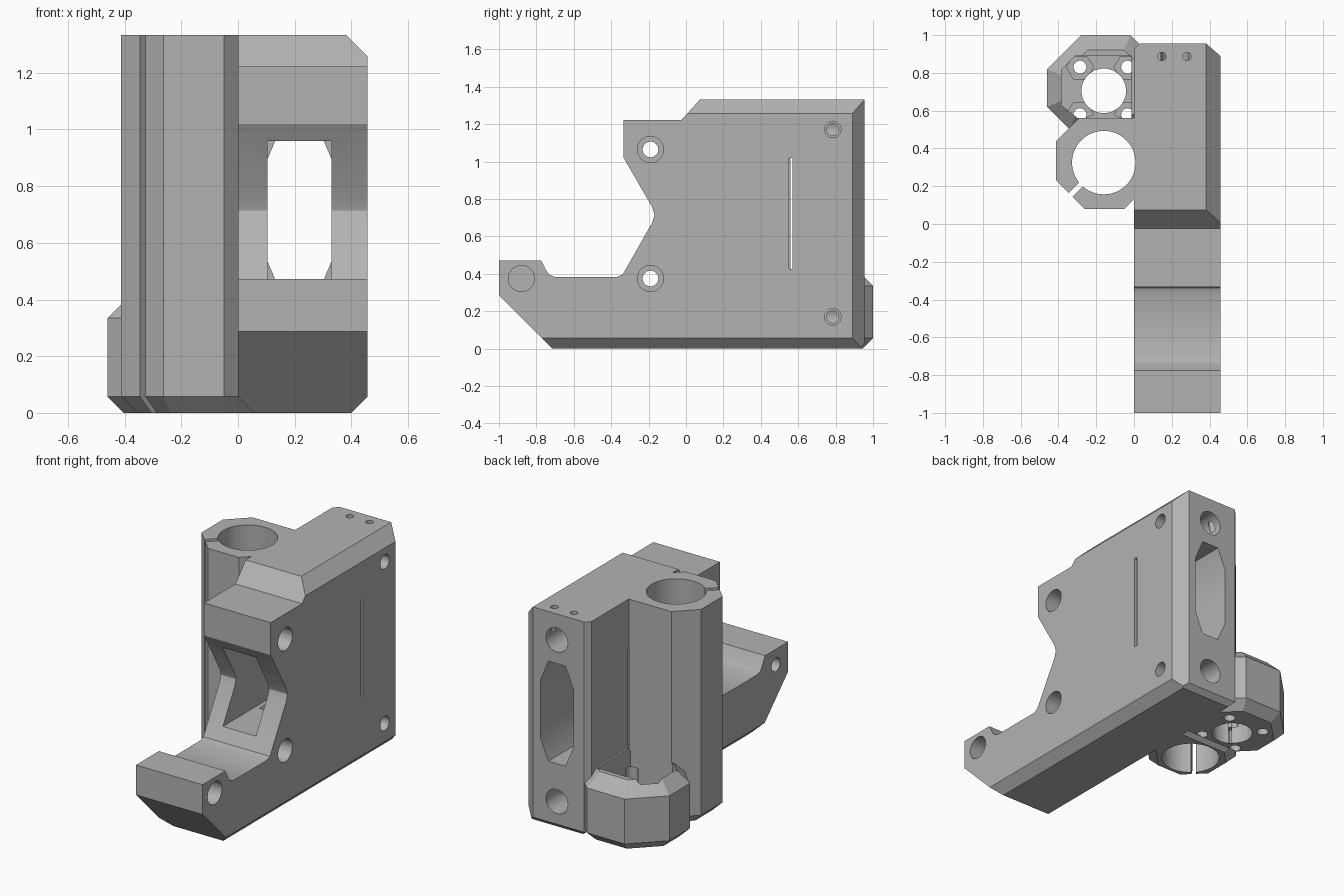
import bpy, bmesh, math
from mathutils import Vector

if "Cube" in bpy.data.objects:
    bpy.data.objects.remove(bpy.data.objects["Cube"], do_unlink=True)

grey = bpy.data.materials.new("matte_grey")
grey.use_nodes = True
grey.diffuse_color = (0.45, 0.45, 0.45, 1)
grey.node_tree.nodes["Principled BSDF"].inputs["Base Color"].default_value = (0.45, 0.45, 0.45, 1)

W, H, BACK = 0.457, 1.333, 0.955
ROD = (-0.16, 0.325)
SCREW = (-0.16, 0.705)


def make_object(name, bm):
    bmesh.ops.recalc_face_normals(bm, faces=bm.faces)
    mesh = bpy.data.meshes.new(name)
    bm.to_mesh(mesh)
    bm.free()
    mesh.materials.append(grey)
    obj = bpy.data.objects.new(name, mesh)
    bpy.context.collection.objects.link(obj)
    return obj


def loft(rings):
    """Skin a stack of equal-length point rings and cap both ends."""
    bm = bmesh.new()
    loops = [[bm.verts.new(p) for p in ring] for ring in rings]
    n = len(loops[0])
    for a, b in zip(loops, loops[1:]):
        for i in range(n):
            j = (i + 1) % n
            bm.faces.new((a[i], a[j], b[j], b[i]))
    bm.faces.new(loops[0])
    bm.faces.new(loops[-1])
    return bm


def prism(points, axis, lo, hi):
    place = {"x": lambda p, t: (t, p[0], p[1]),
             "y": lambda p, t: (p[0], t, p[1]),
             "z": lambda p, t: (p[0], p[1], t)}[axis]
    return loft([[place(p, t) for p in points] for t in (lo, hi)])


def circle(c, r, n=48, turn=0.0):
    return [(c[0] + r * math.cos(turn + math.tau * i / n),
             c[1] + r * math.sin(turn + math.tau * i / n)) for i in range(n)]


def inset(points, d):
    """Inset a clockwise convex outline by d."""
    out = []
    for i, p in enumerate(points):
        p = Vector(p)
        a = (p - Vector(points[i - 1])).normalized()
        b = (Vector(points[(i + 1) % len(points)]) - p).normalized()
        na, nb = Vector((a.y, -a.x)), Vector((b.y, -b.x))
        out.append(tuple(p + (na + nb) * d / (1 + na.dot(nb))))
    return out


def at(points, z):
    return [(x, y, z) for x, y in points]


def boolean(target, tool, operation):
    mod = target.modifiers.new(operation.title(), "BOOLEAN")
    mod.operation, mod.object, mod.solver = operation, tool, "EXACT"
    bpy.context.view_layer.objects.active = target
    bpy.ops.object.modifier_apply(modifier=mod.name)
    bpy.data.objects.remove(tool, do_unlink=True)


# Main body: side profile pushed across the width
side = [(-0.715, 0), (BACK, 0), (BACK, H), (0.075, H), (-0.025, 1.222), (-0.333, 1.222),
        (-0.333, 1.02), (-0.18, 0.755), (-0.168, 0.715), (-0.18, 0.675), (-0.325, 0.42),
        (-0.34, 0.395), (-0.37, 0.383), (-0.7, 0.383), (-0.73, 0.395), (-0.745, 0.415),
        (-0.775, 0.472), (-1, 0.472), (-1, 0.287)]
bm = prism(side, "x", 0, W)
# Chamfered edges: a point on each plane and its outward direction
for co, no in [((W, 0, 0.057), (1, 0, -1)), ((0, 0, 0.057), (-1, 0, -1)),
               ((W, 0, H - 0.075), (1, 0, 1)), ((W, BACK - 0.065, 0), (0.065, 0.075, 0)),
               ((0, BACK - 0.03, 0), (-1, 1, 0)), ((0, BACK, 0.03), (0, 1, -1))]:
    cut = bmesh.ops.bisect_plane(bm, geom=bm.verts[:] + bm.edges[:] + bm.faces[:], dist=1e-5,
                                 plane_co=co, plane_no=no, clear_outer=True)
    edges = [e for e in cut["geom_cut"] if isinstance(e, bmesh.types.BMEdge)]
    bmesh.ops.contextual_create(bm, geom=edges)
body = make_object("bracket_body", bm)

# Rod clamp column
clamp = [(-0.412, 0.23), (-0.412, 0.44), (-0.292, 0.56), (0.15, 0.56), (0.15, 0.13),
         (0, 0.13), (-0.05, 0.08), (-0.262, 0.08)]
clamp[4:6] = [(0.15, 0.28)]
clamp_loft = loft([at(inset(clamp, 0.057), 0), at(clamp, 0.057), at(clamp, H)])
boolean(body, make_object("rod_clamp", clamp_loft), "UNION")

# Nut housing with sloped rim
house = [(-0.46, 0.62), (-0.46, 0.82), (-0.28, 1), (-0.02, 1), (0.17, 0.81), (0.17, 0.5),
         (-0.34, 0.5)]
house_loft = loft([at(inset(house, 0.057), 0), at(house, 0.057), at(house, 0.335),
                   at(inset(house, 0.08), 0.415)])
boolean(body, make_object("nut_housing", house_loft), "UNION")

cutters = []
# Housing pocket, screw bore, bolt holes and hexagonal nut seats
pocket = [(-0.012, 0.562), (-0.3, 0.562), (-0.385, 0.63), (-0.385, 0.815), (-0.31, 0.89),
          (-0.012, 0.89)]
cutters.append(prism(pocket, "z", 0.19, 0.6))
cutters.append(prism(circle(SCREW, 0.118), "z", -0.1, 0.5))
for sx in (-1, 1):
    for sy in (-1, 1):
        c = (SCREW[0] + sx * 0.126, SCREW[1] + sy * 0.126)
        cutters.append(prism(circle(c, 0.034, 24), "z", -0.1, 0.3))
        seat = [(min(x, -0.012), max(min(y, 0.888), 0.564)) for x, y in circle(c, 0.072, 6)]
        cutters.append(prism(seat, "z", 0.11, 0.25))

# Rod bore and its diagonal clamping slit
cutters.append(prism(circle(ROD, 0.168, 64), "z", -0.1, 1.5))
d = Vector((-1, -0.97)).normalized()
s = Vector((-d.y, d.x)) * 0.014
near, far = Vector(ROD) + d * 0.1, Vector(ROD) + d * 0.4
cutters.append(prism([near + s, far + s, far - s, near - s], "z", -0.1, 1.5))

# Window from the front, opening to an eight-sided pocket at the back
cx, cz = 0.217, 0.715
cutters.append(prism([(cx + a * 0.113, cz + b * 0.245)
                      for a, b in ((-1, -1), (1, -1), (1, 1), (-1, 1))], "y", -0.5, 0.3))
octagon = [(-0.113, -0.18), (-0.058, -0.31), (0.058, -0.31), (0.113, -0.18),
           (0.113, 0.18), (0.058, 0.31), (-0.058, 0.31), (-0.113, 0.18)]
cutters.append(prism([(cx + a, cz + b) for a, b in octagon], "y", 0.02, 1.2))

# Thin slot through the side wall
cutters.append(prism([(0.551, 0.425), (0.57, 0.425), (0.57, 1.02), (0.551, 1.02)], "x", -0.005, 0.6))

# Mounting bolts with counterbores
for c in ((-0.88, 0.375), (-0.19, 0.375), (-0.19, 1.065)):
    cutters.append(prism(circle(c, 0.042, 32), "x", -0.1, 0.6))
    cutters.append(prism(circle(c, 0.07, 32), "x", W - 0.1, 0.6))

# Rear bores with side screws, and top pin holes
for z in (0.17, 1.172):
    cutters.append(prism(circle((cx, z), 0.075, 32), "y", 0.65, 1.2))
    cutters.append(prism(circle((0.785, z), 0.044, 32), "x", W - 0.08, 0.6))
    cutters.append(prism(circle((0.785, z), 0.032, 32), "x", cx, 0.6))
for x in (0.147, 0.281):
    cutters.append(prism(circle((x, 0.887), 0.022, 24), "z", 1.17, 1.5))

for cutter in cutters:
    tool = make_object("cutter", cutter)
    tool.hide_render = True
    boolean(body, tool, "DIFFERENCE")

# Smooth bores, crisp edges
bpy.ops.object.select_all(action="DESELECT")
body.select_set(True)
bpy.context.view_layer.objects.active = body
bpy.ops.object.shade_smooth_by_angle(angle=math.radians(30))
